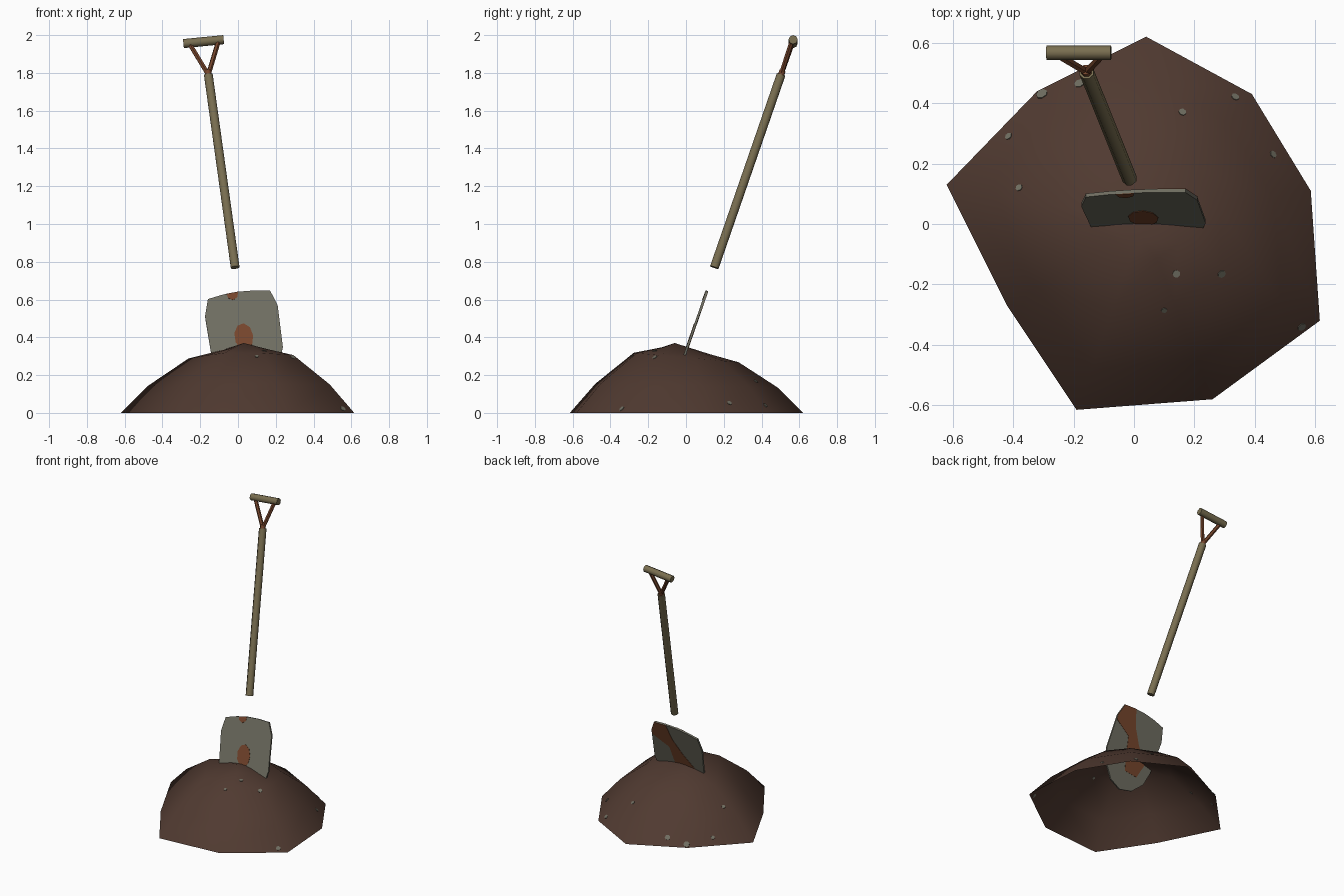
import bpy
import bmesh
from math import radians, cos, sin, tau
from mathutils import Vector, Matrix
from mathutils.bvhtree import BVHTree

cube = bpy.data.objects.get("Cube")
if cube:
    bpy.data.objects.remove(cube, do_unlink=True)


def material(name, rgb):
    mat = bpy.data.materials.new(name)
    mat.use_nodes = True
    color = (*rgb, 1)
    mat.diffuse_color = color
    bsdf = mat.node_tree.nodes["Principled BSDF"]
    bsdf.inputs["Base Color"].default_value = color
    bsdf.inputs["Roughness"].default_value = 0.9
    return mat


soil = material("soil brown", (0.08, 0.042, 0.03))
wood = material("weathered wood", (0.19, 0.155, 0.08))
steel = material("dull steel", (0.16, 0.156, 0.12))
rust = material("rust", (0.18, 0.06, 0.025))


def finish(name, bm, mat, smooth_angle=None):
    mesh = bpy.data.meshes.new(name)
    bm.to_mesh(mesh)
    bm.free()
    mesh.materials.append(mat)
    obj = bpy.data.objects.new(name, mesh)
    bpy.context.collection.objects.link(obj)
    if smooth_angle:
        bpy.ops.object.select_all(action="DESELECT")
        obj.select_set(True)
        bpy.context.view_layer.objects.active = obj
        bpy.ops.object.shade_smooth_by_angle(angle=radians(smooth_angle))
    return obj


def rod(name, start, end, radius, mat, sides=8):
    start, end = Vector(start), Vector(end)
    axis = end - start
    place = Matrix.Translation((start + end) / 2) @ axis.to_track_quat("Z", "Y").to_matrix().to_4x4()
    bm = bmesh.new()
    bmesh.ops.create_cone(bm, cap_ends=True, segments=sides, radius1=radius,
                          radius2=radius, depth=axis.length, matrix=place)
    return finish(name, bm, mat, 50)


def plate(name, outline, near, far, mat, place):
    """Flat outline in the local xz plane, thickened from y = near to y = far."""
    bm = bmesh.new()
    face = bm.faces.new([bm.verts.new((u, near, v)) for u, v in outline])
    grown = bmesh.ops.extrude_face_region(bm, geom=[face])["geom"]
    for item in grown:
        if isinstance(item, bmesh.types.BMVert):
            item.co.y = far
    bmesh.ops.recalc_face_normals(bm, faces=bm.faces)
    bm.transform(place)
    return finish(name, bm, mat)


def blob(cu, cv, ru, rv, sides=9):
    return [(cu + ru * cos(tau * i / sides), cv + rv * sin(tau * i / sides))
            for i in range(sides)]


# Dirt mound: open shell of scaled rings rising to an apex
rim = [(0.04, 0.62), (-0.32, 0.44), (-0.62, 0.13), (-0.42, -0.27), (-0.19, -0.615),
       (0.26, -0.58), (0.615, -0.32), (0.585, 0.11), (0.39, 0.43)]
# scale, height, slope of the height along y
levels = [(1, 0, 0), (0.78, 0.145, -0.02), (0.45, 0.293, -0.09), (0.2, 0.33, -0.15)]
bm = bmesh.new()
rings = []
for scale, height, slope in levels:
    shift = 0.03 * (1 - scale)
    rings.append([bm.verts.new((x * scale + shift, y * scale, height + slope * y * scale))
                  for x, y in rim])
apex = bm.verts.new((0.03, -0.06, 0.37))
count = len(rim)
for i in range(count):
    j = (i + 1) % count
    for low, high in zip(rings, rings[1:]):
        bm.faces.new((low[i], low[j], high[j], high[i]))
    bm.faces.new((rings[-1][i], rings[-1][j], apex))
bm.normal_update()
surface = BVHTree.FromBMesh(bm)
finish("dirt_mound", bm, soil, 60)

# Pebbles lying flush on the mound
pebbles = [(-0.305, 0.43, 0.02), (-0.18, 0.465, 0.018), (-0.415, 0.29, 0.013),
           (-0.38, 0.12, 0.012), (0.16, 0.37, 0.013), (0.335, 0.42, 0.014),
           (0.46, 0.23, 0.013), (0.14, -0.165, 0.013), (0.29, -0.165, 0.014),
           (0.1, -0.285, 0.01), (0.555, -0.34, 0.015)]
for x, y, radius in pebbles:
    hit, normal, _, _ = surface.ray_cast(Vector((x, y, 1)), Vector((0, 0, -1)))
    if hit:
        if normal.z < 0:
            normal.negate()
        place = Matrix.Translation(hit) @ normal.to_track_quat("Y", "Z").to_matrix().to_4x4()
        plate("pebble", blob(0, 0, radius, radius, 7), -0.002, 0.003, steel, place)

# Shovel blade, leaning back and to the side, tip buried
lean = (Matrix.Translation((0.03, 0.105, 0.63))
        @ Matrix.Rotation(radians(-19.1), 4, "X") @ Matrix.Rotation(radians(-7.3), 4, "Y"))
outline = [(-0.192, -0.007), (-0.11, 0.008), (-0.028, 0.014), (0.06, 0.01), (0.141, -0.002),
           (0.17, -0.086), (0.168, -0.32), (0.14, -0.41), (0.06, -0.5), (-0.03, -0.53),
           (-0.12, -0.5), (-0.19, -0.42), (-0.213, -0.325), (-0.219, -0.1)]
plate("blade", outline, -0.006, 0.006, steel, lean)

# Rust patches on both sides of the blade
plate("front_rust_low", blob(-0.03, -0.24, 0.05, 0.075), -0.006, -0.008, rust, lean)
top_patch = [(-0.09, 0.01), (-0.028, 0.014), (-0.035, -0.015), (-0.06, -0.03), (-0.085, -0.015)]
plate("front_rust_top", top_patch, -0.006, -0.008, rust, lean)
streak = [(0.05, 0.01), (0.141, -0.002), (0.17, -0.086), (0.165, -0.12), (0.04, -0.18),
          (0.01, -0.3), (-0.02, -0.4), (-0.12, -0.4), (-0.15, -0.3), (-0.06, -0.2), (0.01, -0.1)]
plate("back_rust_streak", streak, 0.006, 0.008, rust, lean)

# Wooden shaft
shaft_top = Vector((-0.157, 0.503, 1.79))
rod("shaft", (-0.015, 0.15, 0.77), shaft_top, 0.025, wood)

# Forked rusty yoke and cross grip
rod("yoke_socket", shaft_top - Vector((-0.004, 0.01, 0.03)),
    shaft_top + Vector((-0.003, 0.008, 0.022)), 0.018, rust)
for side, top in (("right", (-0.257, 0.562, 1.955)), ("left", (-0.102, 0.562, 1.973))):
    rod(side + "_yoke_arm", shaft_top, top, 0.013, rust, 6)
rod("grip", (-0.289, 0.567, 1.955), (-0.076, 0.567, 1.976), 0.024, wood)
